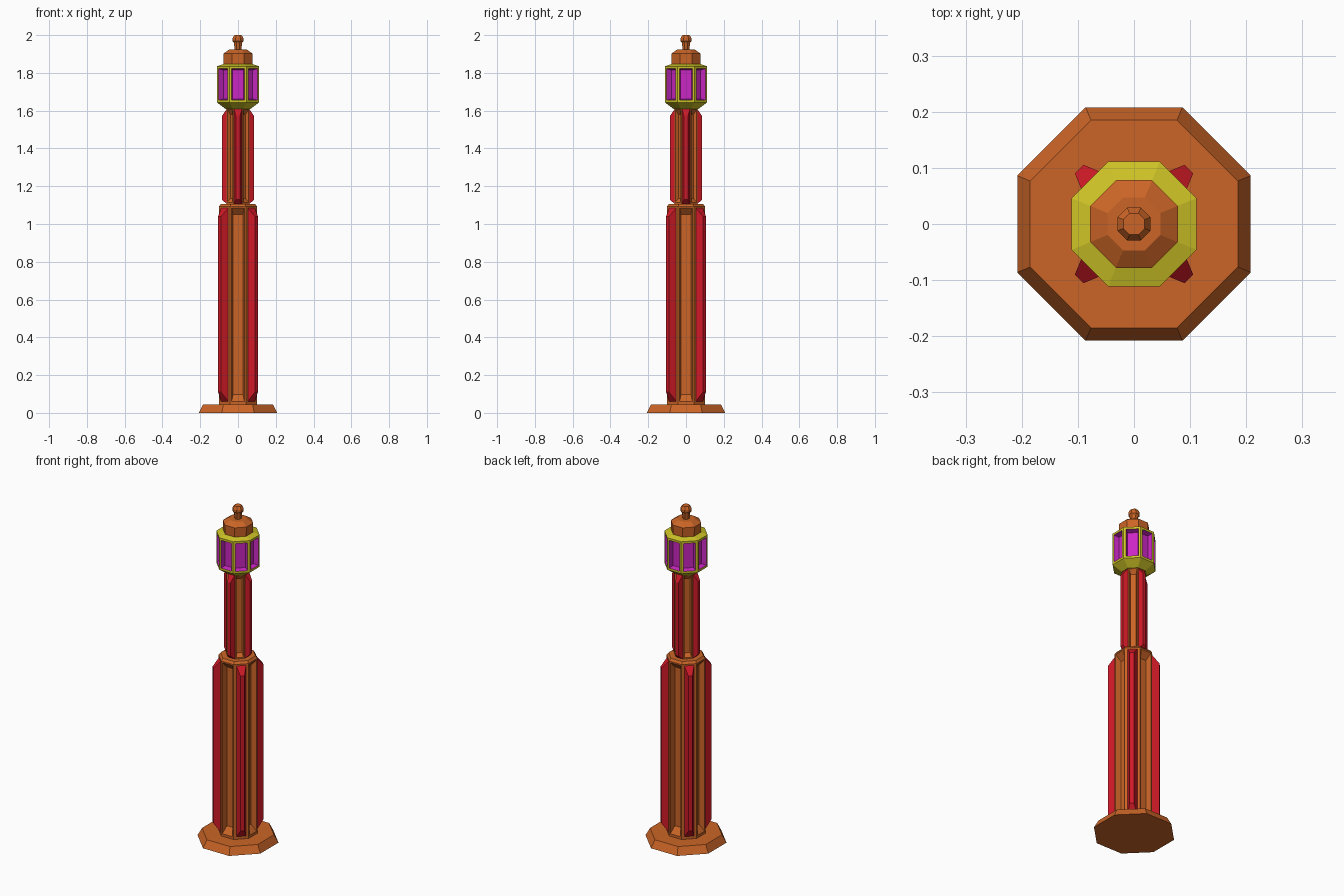
import bpy, bmesh, math
from mathutils import Matrix

if "Cube" in bpy.data.objects:
    bpy.data.objects.remove(bpy.data.objects["Cube"])

N = 8
TAN = math.tan(math.pi / N)


def mat(name, col):
    m = bpy.data.materials.new(name)
    m.diffuse_color = (*col, 1)
    m.use_nodes = True
    m.node_tree.nodes["Principled BSDF"].inputs["Base Color"].default_value = m.diffuse_color
    return m


ORANGE = mat("orange", (0.60, 0.13, 0.02))
RED = mat("red", (0.62, 0.01, 0.02))
YELLOW = mat("yellow", (0.62, 0.55, 0.02))
MAGENTA = mat("magenta", (0.60, 0.02, 0.55))


def finish(bm, name, *mats):
    bmesh.ops.remove_doubles(bm, verts=bm.verts, dist=1e-5)
    bmesh.ops.recalc_face_normals(bm, faces=bm.faces)
    me = bpy.data.meshes.new(name)
    bm.to_mesh(me)
    bm.free()
    for m in mats:
        me.materials.append(m)
    ob = bpy.data.objects.new(name, me)
    bpy.context.collection.objects.link(ob)
    return ob


def rect(bm, rot, r, half, z0, z1):
    """Rectangle at distance r along x, turned by rot."""
    pts = [(r, -half, z0), (r, half, z0), (r, half, z1), (r, -half, z1)]
    return [bm.verts.new(rot @ Matrix.Translation(p).translation) for p in pts]


def bridge(bm, a, b, index=0):
    for i in range(len(a)):
        j = (i + 1) % len(a)
        bm.faces.new((a[i], a[j], b[j], b[i])).material_index = index


def octagon(name, profile, mats, band=None, panel=None, sides=range(N)):
    """Eight-sided lathe of (apothem, z); one band may carry sunk panels.
    panel = (outer half, z0, z1, inner apothem, inner half, z0, z1, material)"""
    bm = bmesh.new()
    for k in range(N):
        rot = Matrix.Rotation(k * math.tau / N, 3, 'Z')
        for s, ((r0, z0), (r1, z1)) in enumerate(zip(profile, profile[1:])):
            pts = [(r0, -r0 * TAN, z0), (r0, r0 * TAN, z0),
                   (r1, r1 * TAN, z1), (r1, -r1 * TAN, z1)]
            q = [bm.verts.new(rot @ Matrix.Translation(p).translation) for p in pts]
            if s == band and k in sides:
                h, a, b, ri, hi, ai, bi, idx = panel
                outer = rect(bm, rot, r0, h, a, b)
                inner = rect(bm, rot, ri, hi, ai, bi)
                bridge(bm, q, outer)
                bridge(bm, outer, inner, idx)
                bm.faces.new(inner).material_index = idx
            else:
                bm.faces.new(q)
    # end caps
    for r, z in (profile[0], profile[-1]):
        ring = []
        for k in range(N):
            a = (k + 0.5) * math.tau / N
            c = r / math.cos(math.pi / N)
            ring.append(bm.verts.new((c * math.cos(a), c * math.sin(a), z)))
        bm.faces.new(ring)
    return finish(bm, name, *mats)


def fins(name, start, root, tip):
    """Four tapered ribs; root and tip are (radius, half width, z0, z1)."""
    bm = bmesh.new()
    for k in range(4):
        rot = Matrix.Rotation(start + k * math.pi / 2, 3, 'Z')
        a, b = rect(bm, rot, *root), rect(bm, rot, *tip)
        bridge(bm, a, b)
        bm.faces.new(a)
        bm.faces.new(b)
    return finish(bm, name, RED)


# Foot plate
octagon("base_plate", [(0.208, 0), (0.185, 0.045)], [ORANGE])

# Lower shaft: sunk panels on the axis faces, ribs on the diagonals
octagon("lower_shaft", [(0.1, 0.045), (0.1, 1.093), (0.09, 1.107)], [ORANGE],
        band=0, panel=(0.034, 0.06, 1.085, 0.068, 0.026, 0.098, 1.05, 0),
        sides=(0, 2, 4, 6))
fins("lower_ribs", math.pi / 4, (0.099, 0.027, 0.06, 1.085), (0.138, 0.011, 0.11, 1.04))

# Upper shaft: panels on the diagonals, ribs on the axes
octagon("upper_shaft", [(0.06, 1.1), (0.06, 1.615)], [ORANGE],
        band=0, panel=(0.02, 1.115, 1.605, 0.042, 0.015, 1.135, 1.58, 0),
        sides=(1, 3, 5, 7))
fins("upper_ribs", 0, (0.059, 0.021, 1.105, 1.61), (0.086, 0.010, 1.13, 1.57))

# Lantern with eight sunk windows
octagon("lantern", [(0.064, 1.608), (0.111, 1.643), (0.111, 1.835), (0.078, 1.846)],
        [YELLOW, MAGENTA], band=1,
        panel=(0.034, 1.656, 1.822, 0.082, 0.028, 1.662, 1.815, 1))

# Roof and finial
octagon("roof", [(0.076, 1.84), (0.078, 1.902), (0.047, 1.923)], [ORANGE])
octagon("finial", [(0.017, 1.92), (0.022, 1.96), (0.029, 1.968),
                   (0.029, 1.984), (0.019, 2.0)], [ORANGE])
